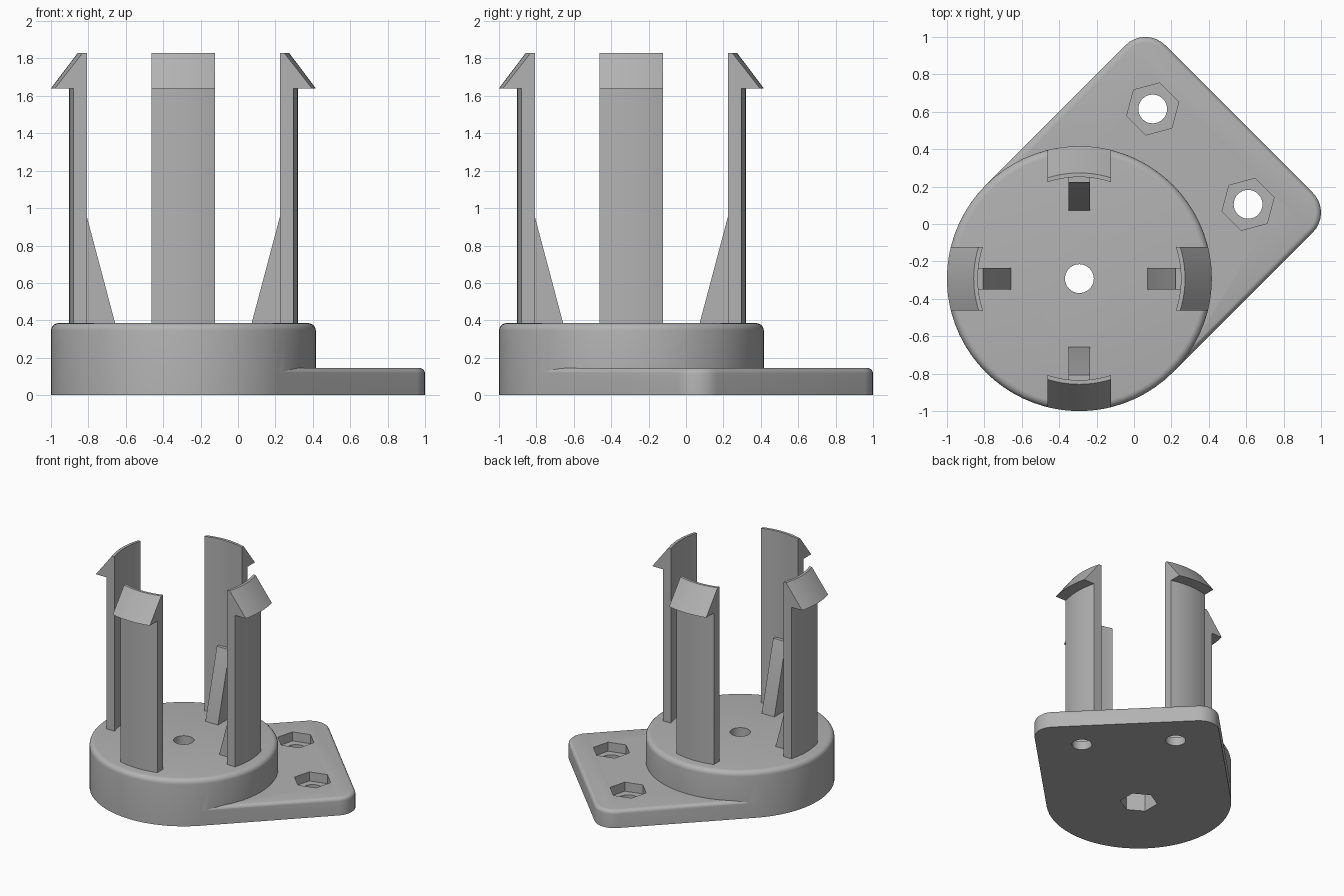
import bpy, bmesh, math
from mathutils import Matrix, Vector

if "Cube" in bpy.data.objects:
    bpy.data.objects.remove(bpy.data.objects["Cube"])

C = Vector((-0.292, -0.292, 0))      # centre of the round base
R = 0.708
grey = bpy.data.materials.new("light_grey")
grey.diffuse_color = (0.45, 0.45, 0.45, 1)
grey.use_nodes = True
grey.node_tree.nodes["Principled BSDF"].inputs["Base Color"].default_value = grey.diffuse_color


def make(name, rings, matrix, loop=False):
    """Skin a list of equal rings; cap the ends."""
    bm = bmesh.new()
    vs = [[bm.verts.new(matrix @ Vector(p)) for p in ring] for ring in rings]
    for a, b in zip(vs, vs[1:]):
        for i in range(len(a)):
            j = (i + 1) % len(a)
            bm.faces.new((a[i], a[j], b[j], b[i]))
    bm.faces.new(vs[0])
    bm.faces.new(vs[-1])
    bmesh.ops.recalc_face_normals(bm, faces=bm.faces)
    me = bpy.data.meshes.new(name)
    bm.to_mesh(me)
    bm.free()
    me.materials.append(grey)
    ob = bpy.data.objects.new(name, me)
    bpy.context.collection.objects.link(ob)
    return ob


def activate(ob):
    bpy.ops.object.select_all(action='DESELECT')
    ob.select_set(True)
    bpy.context.view_layer.objects.active = ob


def boolean(ob, other, op):
    m = ob.modifiers.new(op, 'BOOLEAN')
    m.operation, m.object, m.solver = op, other, 'EXACT'
    activate(ob)
    bpy.ops.object.modifier_apply(modifier=m.name)
    bpy.data.objects.remove(other)


def circle(r, z, n=72, turn=0):
    return [(r * math.cos(2 * math.pi * i / n + turn),
             r * math.sin(2 * math.pi * i / n + turn), z) for i in range(n)]


def fillet(height, f, n=5):
    """(inset, z) pairs of a wall with a rounded top edge."""
    arc = [(f * (1 - math.cos(a)), height - f + f * math.sin(a))
           for a in (math.pi / 2 * i / n for i in range(n + 1))]
    return [(0, 0)] + arc


def plate_ring(inset, z, end=1.207, rc=0.15, n=8):
    """Tongue outline: straight sides tangent to the disc, two round corners."""
    pts = [(0, -R + inset, z)]
    for s, a0 in ((-1, -90), (1, 0)):
        for i in range(n + 1):
            a = math.radians(a0 + 90 * i / n)
            pts.append((end - rc + (rc - inset) * math.cos(a),
                        s * (R - rc) + (rc - inset) * math.sin(a), z))
    return pts + [(0, R - inset, z)]


# round base with diagonal mounting plate
at_c = Matrix.Translation(C)
base = make("base", [circle(R - i, z) for i, z in fillet(0.385, 0.04)], at_c)
plate = make("mounting_plate", [plate_ring(i, z) for i, z in fillet(0.145, 0.03)],
             at_c @ Matrix.Rotation(math.pi / 4, 4, 'Z'))
boolean(base, plate, 'UNION')

# bolt holes and hexagonal nut pockets
for x, y, z0, z1, turn in ((0.10, 0.615, 0.07, 0.3, 15), (0.61, 0.105, 0.07, 0.3, 15),
                           (C.x, C.y, -0.1, 0.15, 30)):
    here = Matrix.Translation((x, y, 0))
    boolean(base, make("hole", [circle(0.077, -0.2, 32), circle(0.077, 0.6, 32)], here),
            'DIFFERENCE')
    t = math.radians(turn)
    boolean(base, make("nut_pocket", [circle(0.144, z0, 6, t), circle(0.144, z1, 6, t)], here),
            'DIFFERENCE')
parts = [base]

# four curved snap arms with hooked tips, each braced by a rib
arm_profile = [(0.543, 0.37), (0.612, 0.37), (0.612, 1.64),
               (R, 1.64), (0.565, 1.83), (0.543, 1.83)]
rib_profile = [(0.365, 0.385), (0.365, 0.37), (0.57, 0.37), (0.57, 0.95), (0.515, 0.95)]
for k, side in enumerate(("right", "back", "left", "front")):
    m = at_c @ Matrix.Rotation(k * math.pi / 2, 4, 'Z')
    ts = [-0.17 + 0.34 * i / 10 for i in range(11)]
    parts.append(make(side + "_snap_arm",
                      [[(math.sqrt(r * r - t * t), t, z) for r, z in arm_profile] for t in ts], m))
    parts.append(make(side + "_rib", [[(r, t, z) for r, z in rib_profile]
                                      for t in (-0.058, 0.058)], m))

for ob in parts:
    activate(ob)
    bpy.ops.object.shade_smooth_by_angle(angle=math.radians(25))
